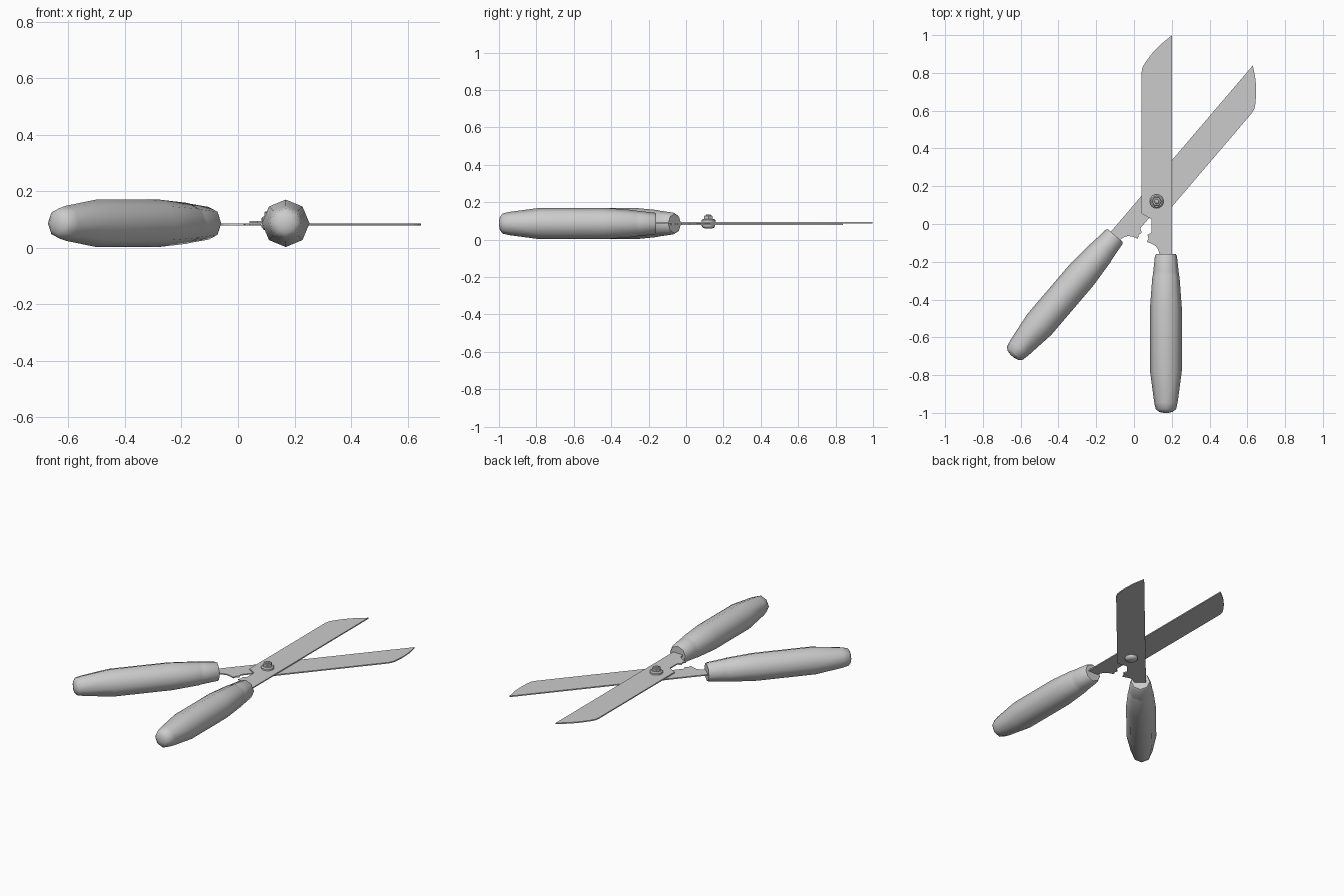
import bpy, bmesh, math
from mathutils import Matrix

if "Cube" in bpy.data.objects:
    bpy.data.objects.remove(bpy.data.objects["Cube"])

PIVOT = (0.12, 0.12)
AXIS_Z = 0.086


def make_object(name, bm, matrix, smooth=None):
    bmesh.ops.transform(bm, matrix=matrix, verts=bm.verts)
    bmesh.ops.recalc_face_normals(bm, faces=bm.faces)
    mesh = bpy.data.meshes.new(name)
    bm.to_mesh(mesh)
    bm.free()
    obj = bpy.data.objects.new(name, mesh)
    bpy.context.collection.objects.link(obj)
    if smooth:
        bpy.ops.object.select_all(action='DESELECT')
        obj.select_set(True)
        bpy.context.view_layer.objects.active = obj
        bpy.ops.object.shade_smooth_by_angle(angle=math.radians(smooth))
    return obj


def plate(name, outline, z0, z1, matrix):
    bm = bmesh.new()
    face = bm.faces.new([bm.verts.new((x, y, z0)) for x, y in outline])
    ext = bmesh.ops.extrude_face_region(bm, geom=[face])
    verts = [g for g in ext["geom"] if isinstance(g, bmesh.types.BMVert)]
    bmesh.ops.translate(bm, vec=(0, 0, z1 - z0), verts=verts)
    return make_object(name, bm, matrix)


def lathe(name, profile, sides, matrix, smooth=None):
    # profile is (radius, height) along local z, capped at both ends
    bm = bmesh.new()
    rings = [[bm.verts.new((r * math.cos(2 * math.pi * i / sides),
                            r * math.sin(2 * math.pi * i / sides), h))
              for i in range(sides)] for r, h in profile]
    for a, b in zip(rings, rings[1:]):
        for i in range(sides):
            j = (i + 1) % sides
            bm.faces.new((a[i], a[j], b[j], b[i]))
    bm.faces.new(rings[0])
    bm.faces.new(rings[-1])
    return make_object(name, bm, matrix, smooth)


# Blade with curved tip, notched heel and tang running into the handle
blade_outline = [
    (0.20, 0.998), (0.14, 0.95), (0.093, 0.90), (0.06, 0.855), (0.045, 0.83),
    (0.04, 0.80), (0.04, 0.055), (0.093, 0.026), (0.093, -0.045),
    (0.072, -0.057), (0.077, -0.078), (0.067, -0.095), (0.095, -0.105),
    (0.115, -0.117), (0.128, -0.135), (0.135, -0.16), (0.14, -0.25), (0.20, -0.25),
]

# Handle profile: ferrule, swelling grip, rounded butt (distance from y = 0)
handle_profile = [
    (0.052, 0.16), (0.058, 0.168), (0.067, 0.25), (0.070, 0.275), (0.072, 0.28),
    (0.084, 0.44), (0.084, 0.78), (0.062, 0.945), (0.054, 0.98), (0.035, 0.995),
    (0.012, 1.0),
]

# Second half is the first mirrored at the pivot and swung open
to_pivot = Matrix.Translation((PIVOT[0], PIVOT[1], 0))
swing = (to_pivot @ Matrix.Rotation(math.radians(-40.5), 4, 'Z')
         @ Matrix.Diagonal((-1, 1, 1, 1)) @ to_pivot.inverted())

for side, matrix, z0, z1 in (("upper", Matrix.Identity(4), 0.087, 0.094),
                             ("lower", swing, 0.079, 0.086)):
    plate(side + "_blade", blade_outline, z0, z1, matrix)
    lay = Matrix.Translation((0.169, 0, AXIS_Z)) @ Matrix.Rotation(math.pi / 2, 4, 'X')
    lathe(side + "_handle", handle_profile, 8, matrix @ lay, 50)

# Pivot bolt: washer, hex nut, threaded end and domed head underneath
lathe("pivot_washer", [(0.037, 0.093), (0.037, 0.104), (0.030, 0.110)], 16, to_pivot, 30)
lathe("pivot_nut", [(0.026, 0.108), (0.026, 0.125), (0.023, 0.128)], 6, to_pivot)
lathe("pivot_bolt", [(0.014, 0.07), (0.014, 0.131), (0.010, 0.135)], 12, to_pivot, 40)
lathe("pivot_head", [(0.018, 0.059), (0.030, 0.064), (0.036, 0.072), (0.036, 0.080)],
      16, to_pivot, 40)
